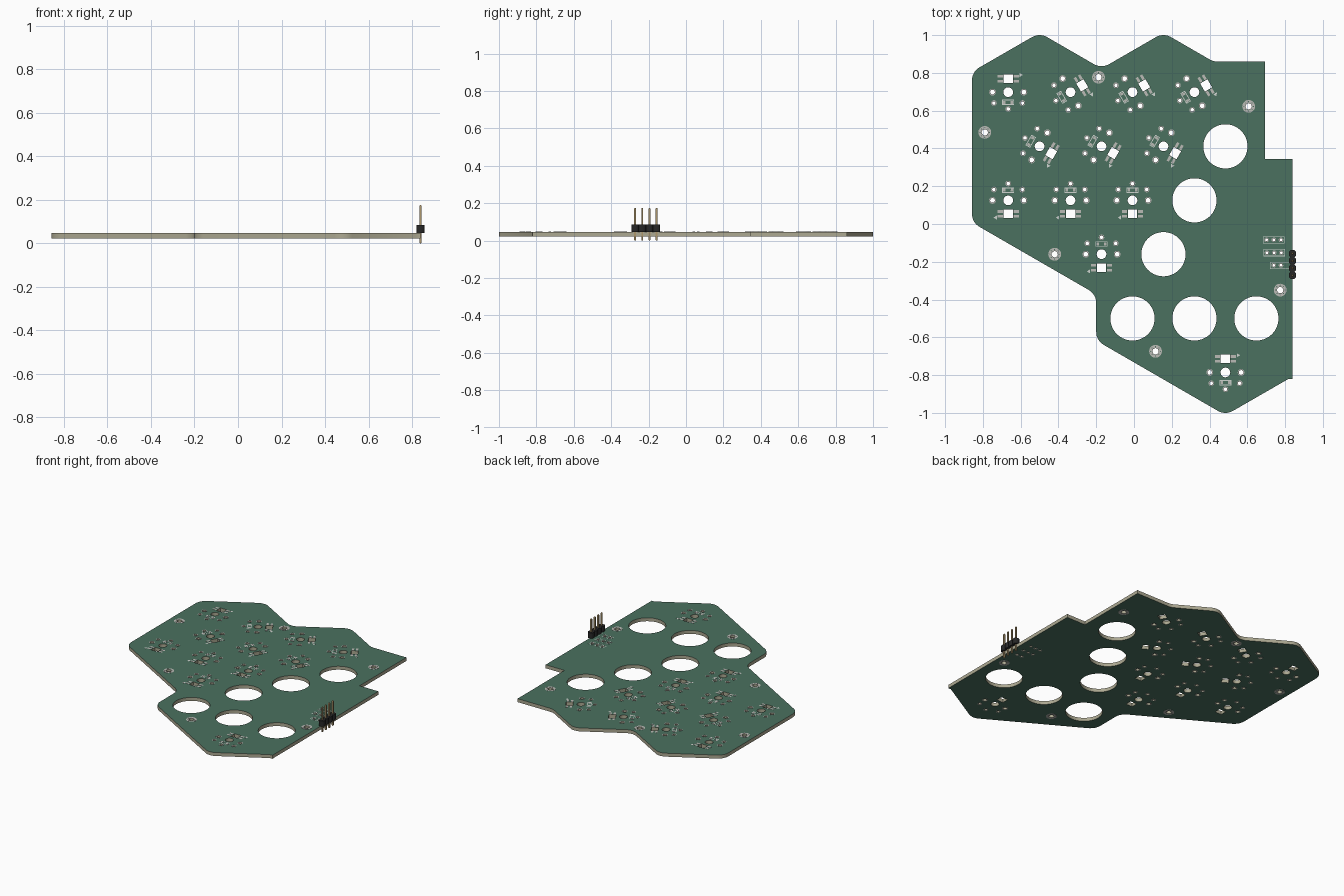
import bpy, bmesh
from math import sin, cos, pi, radians
from mathutils import Vector, Matrix

if "Cube" in bpy.data.objects:
    bpy.data.objects.remove(bpy.data.objects["Cube"])

Z0, Z1 = 0.0225, 0.0465      # board underside and top
FOIL = 0.0008                # thickness of pads and print


def material(name, rgb):
    m = bpy.data.materials.new(name)
    m.diffuse_color = (*rgb, 1)
    m.use_nodes = True
    m.node_tree.nodes["Principled BSDF"].inputs["Base Color"].default_value = m.diffuse_color
    return m


GREEN = material("solder_mask", (0.07, 0.165, 0.115))
TAN = material("board_core", (0.42, 0.40, 0.29))
METAL = material("pad_metal", (0.50, 0.50, 0.47))
PRINT = material("white_print", (0.62, 0.66, 0.63))
BLACK = material("black_plastic", (0.02, 0.02, 0.02))
GOLD = material("pin_gold", (0.42, 0.31, 0.15))


# ---- 2D loop helpers
def circle(x, y, r, n=20):
    return [Vector((x + r * cos(2 * pi * i / n), y + r * sin(2 * pi * i / n))) for i in range(n)]


def rect(x, y, w, h):
    return [Vector((x + sx * w / 2, y + sy * h / 2)) for sx, sy in ((-1, -1), (1, -1), (1, 1), (-1, 1))]


def frame(x, y, w, h, t=0.004):
    return [rect(x, y, w, h), rect(x, y, w - 2 * t, h - 2 * t)]


def ring(x, y, r_in, r_out):
    return [circle(x, y, r_out), circle(x, y, r_in)]


def place(loops, x, y, deg):
    rot, off = Matrix.Rotation(radians(deg), 2), Vector((x, y))
    return [[rot @ p + off for p in loop] for loop in loops]


def rounded(corners, steps=8):
    out = []
    for i, (x, y, r) in enumerate(corners):
        p = Vector((x, y))
        if r == 0:
            out.append(p)
            continue
        a = (Vector(corners[i - 1][:2]) - p).normalized()
        b = (Vector(corners[(i + 1) % len(corners)][:2]) - p).normalized()
        half = a.angle(b) / 2
        c = p + (a + b).normalized() * r / sin(half)
        va = p + a * r * cos(half) / sin(half) - c
        vb = p + b * r * cos(half) / sin(half) - c
        w = va.angle(vb)
        for k in range(steps + 1):
            t = k / steps
            out.append(c + (va * sin((1 - t) * w) + vb * sin(t * w)) / sin(w))
    return out


def slab(name, loops, z0, z1, mat, side_mat=None):
    """Filled flat shape (inner loops become holes), extruded from z0 to z1."""
    cu = bpy.data.curves.new(name, 'CURVE')
    cu.dimensions, cu.fill_mode, cu.extrude = '2D', 'BOTH', (z1 - z0) / 2
    for loop in loops:
        sp = cu.splines.new('POLY')
        sp.points.add(len(loop) - 1)
        for q, p in zip(sp.points, loop):
            q.co = (p.x, p.y, 0, 1)
        sp.use_cyclic_u = True
    tmp = bpy.data.objects.new(name + "_profile", cu)
    bpy.context.collection.objects.link(tmp)
    bpy.context.view_layer.update()
    me = bpy.data.meshes.new_from_object(tmp.evaluated_get(bpy.context.evaluated_depsgraph_get()))
    bpy.data.objects.remove(tmp)
    bpy.data.curves.remove(cu)
    me.name = name
    me.materials.clear()
    me.materials.append(mat)
    me.materials.append(side_mat or mat)
    bm = bmesh.new()
    bm.from_mesh(me)
    bmesh.ops.remove_doubles(bm, verts=bm.verts, dist=1e-5)
    bmesh.ops.recalc_face_normals(bm, faces=bm.faces)
    bmesh.ops.translate(bm, verts=bm.verts, vec=(0, 0, (z0 + z1) / 2))
    for f in bm.faces:
        f.material_index = 0 if abs(f.normal.z) > 0.5 else 1
    bm.to_mesh(me)
    bm.free()
    ob = bpy.data.objects.new(name, me)
    bpy.context.collection.objects.link(ob)
    return ob


# ---- board outline: x, y, corner radius
R = 0.08
outline = rounded([
    (-0.858, 0.806, R), (-0.5, 1.0124, R), (-0.172, 0.823, R), (0.156, 1.0124, R),
    (0.42, 0.86, R), (0.693, 0.86, 0), (0.693, 0.345, 0), (0.838, 0.345, 0),
    (0.838, -0.82, 0), (0.818, -0.82, 0), (0.484, -1.0124, R), (-0.2, -0.617, R),
    (-0.2, -0.372, R), (-0.858, 0.008, R)])

holes, top_pads, back_pads, prints = [], [], [], []

# ---- large round openings
for x, y in ((0.484, 0.411), (0.32, 0.125), (0.156, -0.16), (-0.008, -0.5), (0.32, -0.5), (0.648, -0.5)):
    holes.append(circle(x, y, 0.117, 64))

# ---- switch footprints: x, y, rotation
keys = [(-0.666, 0.698, 0), (0.484, -0.786, 0), (-0.172, -0.16, 180)]
keys += [(x, 0.698, -60) for x in (-0.336, -0.008, 0.32)]
keys += [(x, 0.411, -120) for x in (-0.5, -0.172, 0.156)]
keys += [(x, 0.125, 180) for x in (-0.666, -0.336, -0.008)]
k_holes = [circle(0, 0, 0.0257, 32), rect(0, 0.0715, 0.05, 0.045)]
k_pads, k_print = [], []
for x, y, r in ((-0.083, 0, 0.0125), (0.083, 0, 0.0125), (0, -0.089, 0.0095),
                (-0.0754, -0.0575, 0.0095), (0.0754, -0.0575, 0.0095)):
    k_holes.append(circle(x, y, r))
    k_pads += ring(x, y, r + 0.0003, r + 0.0055)
for s in (-1, 1):
    for dy in (-0.013, 0.013):
        k_pads.append(rect(s * 0.042, 0.0715 + dy, 0.028, 0.014))   # lamp pads
    k_pads.append(rect(s * 0.02, -0.054, 0.013, 0.016))             # diode pads
k_print += frame(0, -0.054, 0.064, 0.028)
k_print.append([Vector((0.06, 0.08)), Vector((0.078, 0.091)), Vector((0.06, 0.102))])
for x, y, a in keys:
    holes += place(k_holes, x, y, a)
    top_pads += place(k_pads, x, y, a)
    back_pads += place(k_pads[:10], x, y, a)
    prints += place(k_print, x, y, a)

# ---- mounting holes with a ring of small vias
for x, y in ((-0.188, 0.777), (0.607, 0.623), (-0.79, 0.485), (-0.42, -0.16), (0.774, -0.35), (0.114, -0.674)):
    holes.append(circle(x, y, 0.0165, 24))
    pad = ring(x, y, 0.0168, 0.034)
    for i in range(8):
        pad.append(circle(x + 0.0255 * cos(i * pi / 4), y + 0.0255 * sin(i * pi / 4), 0.003, 8))
    top_pads += pad
    back_pads += pad

# ---- three-pin footprints beside the header
for x, y in ((0.74, -0.084), (0.742, -0.152), (0.778, -0.219)):
    for i in (-1, 0, 1):
        px = x + i * 0.0383
        if px < 0.81:
            holes.append(circle(px, y, 0.0075, 16))
            top_pads += ring(px, y, 0.0078, 0.0125)
            back_pads += ring(px, y, 0.0078, 0.0125)
    prints += frame(x, y, 0.115, 0.038, 0.003)

board = slab("circuit_board", [outline] + holes, Z0, Z1, GREEN, TAN)
slab("top_pads", top_pads, Z1, Z1 + FOIL, METAL)
slab("back_pads", back_pads, Z0 - FOIL, Z0, METAL)
slab("printed_outlines", prints, Z1, Z1 + FOIL * 0.7, PRINT)
bpy.context.view_layer.objects.active = board
board.select_set(True)
bpy.ops.object.shade_smooth_by_angle(angle=radians(30))

# ---- four-pin header on the right edge
HX, PITCH = 0.8388, 0.0383
h, c = PITCH / 2, 0.009
bm = bmesh.new()
for i in range(4):
    y = -0.157 - i * PITCH
    block = [Vector((HX + u, y + v)) for u, v in (
        (-h, -h + c), (-h + c, -h), (h - c, -h), (h, -h + c),
        (h, h - c), (h - c, h), (-h + c, h), (-h, h - c))]
    slab(f"header_block_{i + 1}", [block], Z1, Z1 + 0.0385, BLACK)
    # square pin with tapered ends
    rows = [[bm.verts.new((p.x, p.y, z)) for p in rect(HX, y, w, w)]
            for z, w in ((0, 0.005), (0.004, 0.0097), (0.171, 0.0097), (0.175, 0.005))]
    for a, b in zip(rows, rows[1:]):
        for k in range(4):
            bm.faces.new((a[k], a[(k + 1) % 4], b[(k + 1) % 4], b[k]))
    bm.faces.new(rows[0][::-1])
    bm.faces.new(rows[-1])
me = bpy.data.meshes.new("header_pins")
bm.to_mesh(me)
bm.free()
me.materials.append(GOLD)
bpy.context.collection.objects.link(bpy.data.objects.new("header_pins", me))
